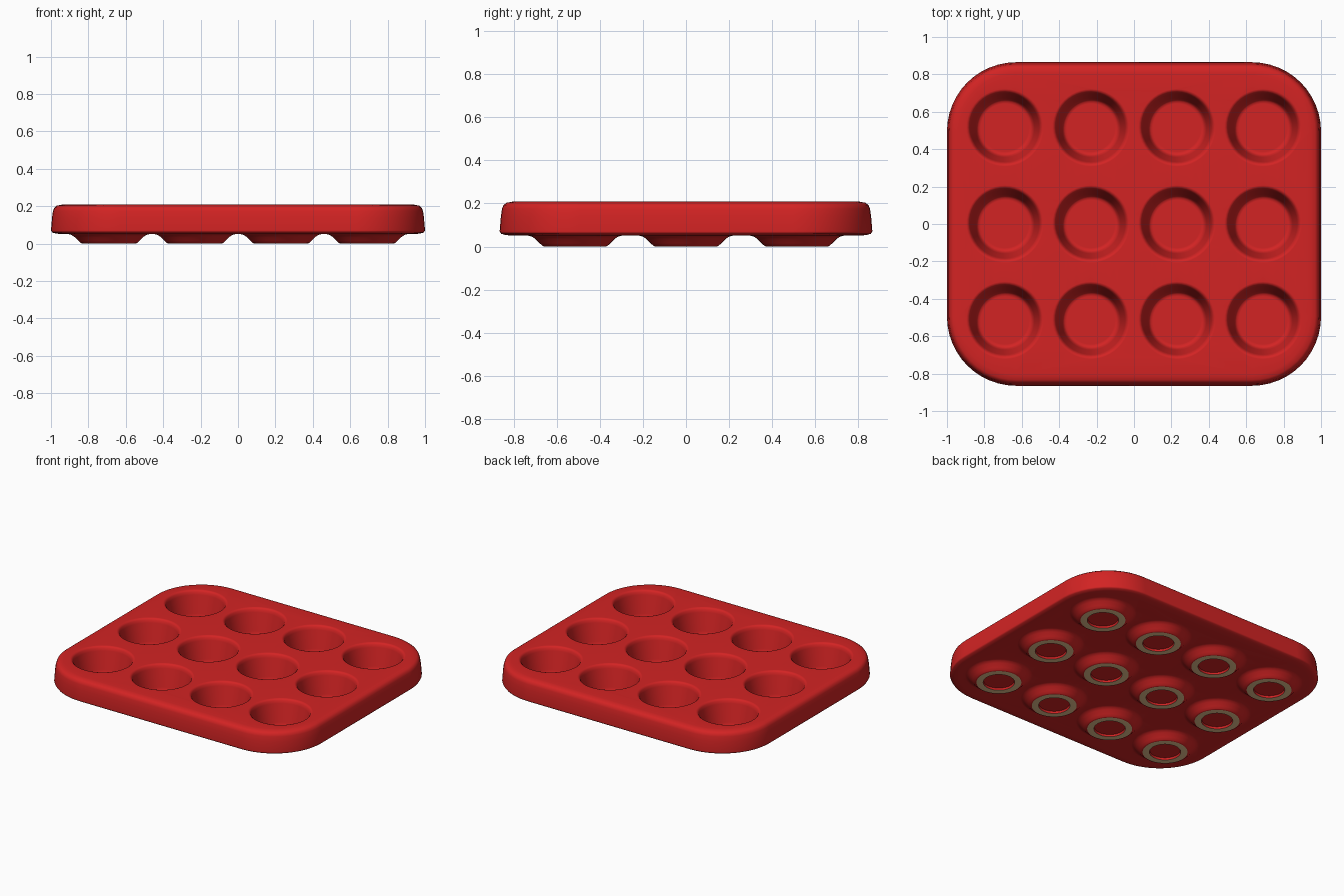
import bpy, bmesh, math

cube = bpy.data.objects.get("Cube")
if cube:
    bpy.data.objects.remove(cube)

HALF_X, HALF_Y, CORNER = 1.0, 0.865, 0.37
CORNER_STEPS, CUP_STEPS = 12, 48


def material(name, rgb):
    mat = bpy.data.materials.new(name)
    mat.use_nodes = True
    color = (*rgb, 1.0)
    mat.diffuse_color = color
    bsdf = next(n for n in mat.node_tree.nodes if n.type == 'BSDF_PRINCIPLED')
    bsdf.inputs["Base Color"].default_value = color
    return mat


def tray_loop(bm, inset, z):
    """Rounded rectangle, pulled in from the rim by inset."""
    radius = CORNER - inset
    verts = []
    for quarter, (sx, sy) in enumerate([(1, 1), (-1, 1), (-1, -1), (1, -1)]):
        for i in range(CORNER_STEPS + 1):
            a = (quarter + i / CORNER_STEPS) * math.pi / 2
            verts.append(bm.verts.new((sx * (HALF_X - CORNER) + radius * math.cos(a),
                                       sy * (HALF_Y - CORNER) + radius * math.sin(a), z)))
    return verts


def cup_loop(bm, cx, cy, radius, z):
    angles = [2 * math.pi * i / CUP_STEPS for i in range(CUP_STEPS)]
    return [bm.verts.new((cx + radius * math.cos(a), cy + radius * math.sin(a), z))
            for a in angles]


def skin(bm, loops, painted=None):
    """Join neighbouring loops with quads; one band may take the second colour."""
    for band, (lo, hi) in enumerate(zip(loops, loops[1:])):
        n = len(lo)
        for i in range(n):
            j = (i + 1) % n
            face = bm.faces.new((lo[i], lo[j], hi[j], hi[i]))
            face.material_index = int(band == painted)


def fill_around(bm, loops):
    """Fill the flat sheet between the rim loop and the cup openings."""
    edges = [bm.edges.get((lp[i - 1], lp[i])) for lp in loops for i in range(len(lp))]
    bmesh.ops.triangle_fill(bm, use_beauty=True, use_dissolve=False, edges=edges)


bm = bmesh.new()

# Outer rim, from the underside round to the top
rim_profile = [(0.065, 0.05), (0.03, 0.053), (0.007, 0.059), (0, 0.07), (0.006, 0.14),
               (0.011, 0.175), (0.018, 0.192), (0.032, 0.203), (0.06, 0.208)]
rim = [tray_loop(bm, *p) for p in rim_profile]
skin(bm, rim)

# Cup hollow above; flared boss, foot ring and recess below
hollow_profile = [(0.207, 0.208), (0.198, 0.206), (0.19, 0.198), (0.183, 0.18),
                  (0.158, 0.06), (0.15, 0.037), (0.14, 0.029), (0.128, 0.027)]
boss_profile = [(0.215, 0.05), (0.2, 0.046), (0.185, 0.036), (0.165, 0.016),
                (0.152, 0.004), (0.143, 0), (0.1, 0), (0.097, 0.014)]
top_loops, bottom_loops = [rim[-1]], [rim[0]]
for cx in (-0.69, -0.23, 0.23, 0.69):
    for cy in (-0.515, 0, 0.515):
        hollow = [cup_loop(bm, cx, cy, *p) for p in hollow_profile]
        skin(bm, hollow)
        bm.faces.new(hollow[-1])
        boss = [cup_loop(bm, cx, cy, *p) for p in boss_profile]
        skin(bm, boss, painted=5)
        bm.faces.new(boss[-1])
        top_loops.append(hollow[0])
        bottom_loops.append(boss[0])

# Flat top and underside sheets
fill_around(bm, top_loops)
fill_around(bm, bottom_loops)
bmesh.ops.recalc_face_normals(bm, faces=bm.faces)

mesh = bpy.data.meshes.new("muffin_tray")
bm.to_mesh(mesh)
bm.free()
mesh.materials.append(material("red", (0.65, 0.017, 0.017)))
mesh.materials.append(material("tan", (0.85, 0.58, 0.3)))
tray = bpy.data.objects.new("muffin_tray", mesh)
bpy.context.collection.objects.link(tray)

# Smooth shading with flat sheets kept flat
bpy.ops.object.select_all(action='DESELECT')
bpy.context.view_layer.objects.active = tray
tray.select_set(True)
bpy.ops.object.shade_smooth_by_angle(angle=math.radians(50))
weighted = tray.modifiers.new("even_shading", 'WEIGHTED_NORMAL')
weighted.keep_sharp = True
